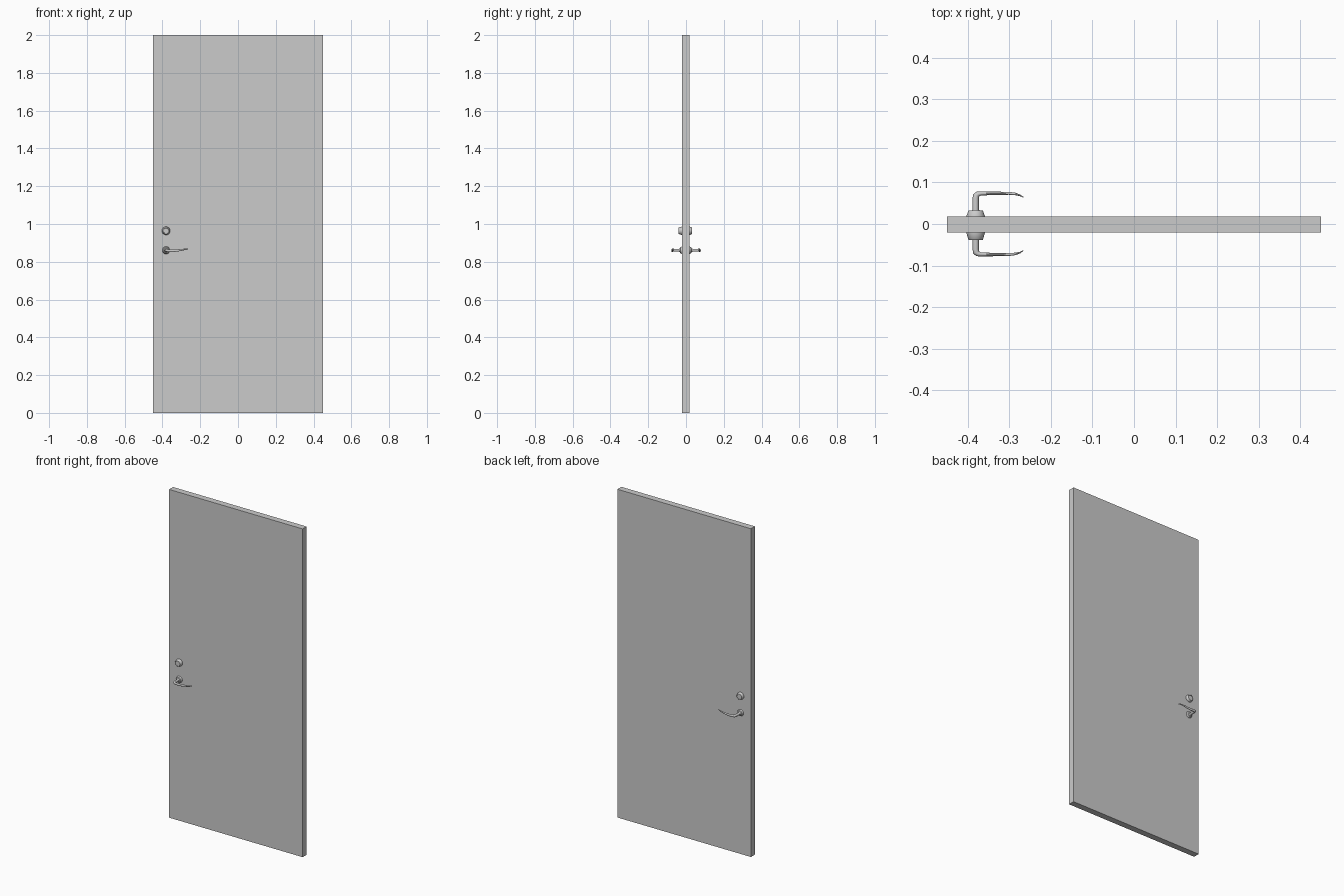
import bpy, bmesh, math
from mathutils import Vector

if "Cube" in bpy.data.objects:
    bpy.data.objects.remove(bpy.data.objects["Cube"])

FRONT, BACK = -0.0205, 0.0178      # door faces in y
LOCK_X, LOCK_Z, LEVER_Z = -0.381, 0.964, 0.861


def finish(name, bm, smooth=True):
    bmesh.ops.recalc_face_normals(bm, faces=bm.faces[:])
    mesh = bpy.data.meshes.new(name)
    bm.to_mesh(mesh)
    bm.free()
    ob = bpy.data.objects.new(name, mesh)
    bpy.context.collection.objects.link(ob)
    if smooth:
        bpy.context.view_layer.objects.active = ob
        ob.select_set(True)
        bpy.ops.object.shade_smooth_by_angle(angle=math.radians(35))
        ob.select_set(False)
    return ob


def loft(name, rings):
    """Join rings of points into a capped tube."""
    bm = bmesh.new()
    loops = [[bm.verts.new(p) for p in ring] for ring in rings]
    n = len(loops[0])
    for a, b in zip(loops, loops[1:]):
        for i in range(n):
            j = (i + 1) % n
            bm.faces.new((a[i], a[j], b[j], b[i]))
    bm.faces.new(loops[0])
    bm.faces.new(loops[-1])
    return finish(name, bm)


def turned(name, z, face, side, profile, n=24):
    """Round fitting: profile of (radius, distance out of the door face)."""
    rings = []
    for r, d in profile:
        rings.append([(LOCK_X + r * math.cos(t), face + side * d, z + r * math.sin(t))
                      for t in (2 * math.pi * i / n for i in range(n))])
    return loft(name, rings)


def lever(name, face, side, reach, n=14):
    # stations: x along, distance below full reach, z, half thickness, half height
    stations = [(0, -reach, 0, .0075, .0075), (0, -.017, 0, .0075, .0075),
                (.001, -.010, -.0005, .0075, .0075), (.005, -.0065, -.001, .0065, .0075),
                (.012, -.005, -.002, .005, .0075), (.035, -.0045, -.003, .0042, .007),
                (.060, -.0045, -.001, .0038, .006), (.080, -.0045, .002, .0034, .005),
                (.095, -.006, .004, .003, .0042), (.106, -.009, .0055, .002, .0035),
                (.115, -.014, .0065, .0008, .002)]
    pts = [Vector((LOCK_X + s[0], face + side * (reach + s[1]), LEVER_Z + s[2]))
           for s in stations]
    rings = []
    for k, s in enumerate(stations):
        tan = pts[min(k + 1, len(pts) - 1)] - pts[max(k - 1, 0)]
        across = tan.cross(Vector((0, 0, 1))).normalized()
        up = across.cross(tan).normalized()
        rings.append([pts[k] + across * s[3] * math.cos(t) + up * s[4] * math.sin(t)
                      for t in (2 * math.pi * i / n for i in range(n))])
    return loft(name, rings)


# door slab
bm = bmesh.new()
bmesh.ops.create_cube(bm, size=1)
for v in bm.verts:
    v.co = (v.co.x * 0.9, FRONT if v.co.y < 0 else BACK, (v.co.z + 0.5) * 2)
finish("door_slab", bm, smooth=False)

# matching lock and lever on each face
for label, face, side, reach in (("front", FRONT, -1, .0575), ("back", BACK, 1, .0605)):
    depth = .018 if side < 0 else .015
    turned(label + "_deadbolt", LOCK_Z, face, side,
           [(.022, 0), (.022, .002), (.0175, depth - .001), (.0165, depth),
            (.0145, depth), (.014, depth - .001)])
    turned(label + "_lever_rose", LEVER_Z, face, side,
           [(.02, 0), (.02, .002), (.016, .009), (.011, .011), (.0085, .016)])
    lever(label + "_lever", face, side, reach)
